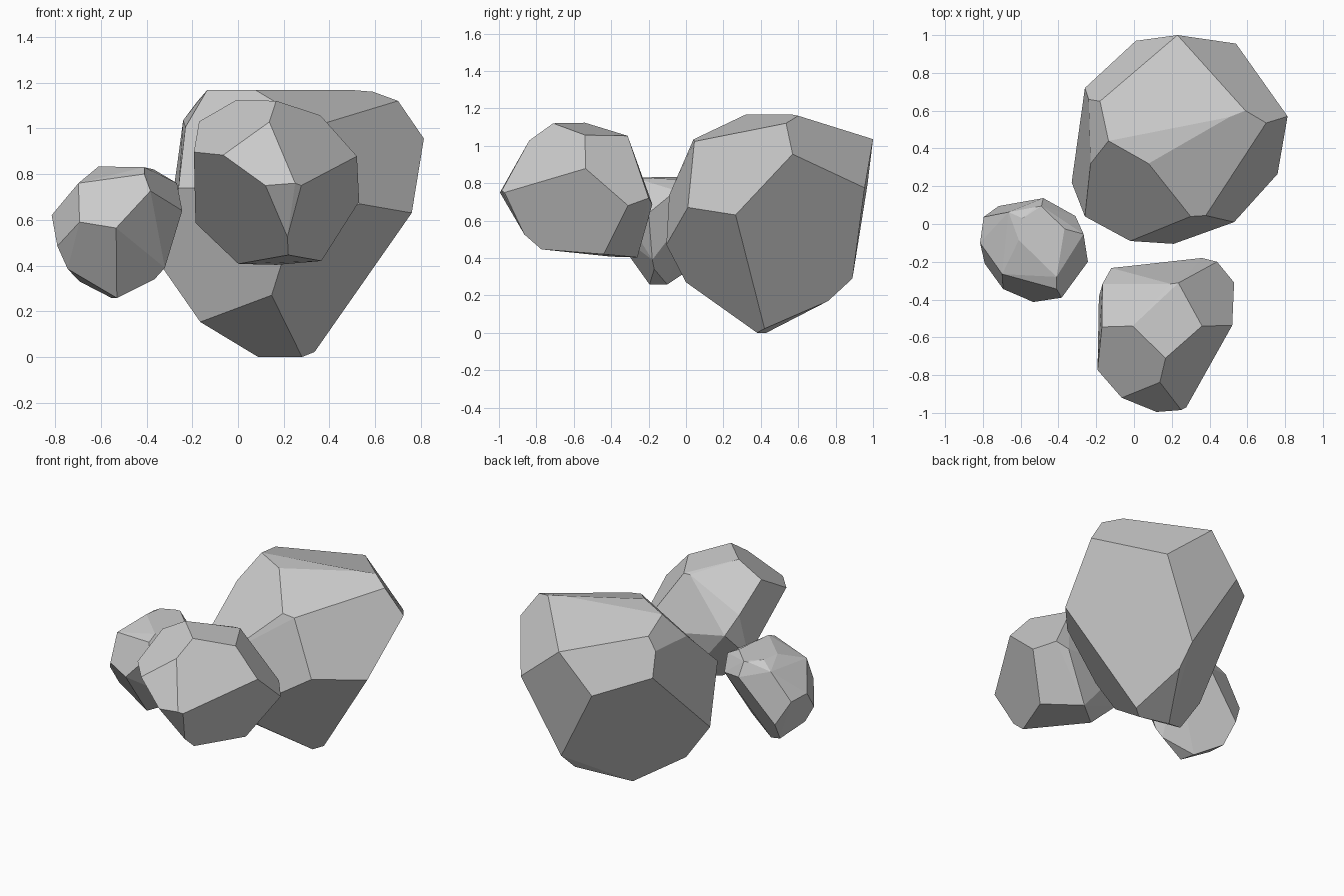
import bpy, bmesh, math


def rock(name, corners):
    """Faceted boulder: the convex hull of its corners, with near-flat triangles merged."""
    bm = bmesh.new()
    for c in corners:
        bm.verts.new(c)
    hull = bmesh.ops.convex_hull(bm, input=bm.verts[:])
    inner = {v for v in hull["geom_interior"] + hull["geom_unused"]
             if isinstance(v, bmesh.types.BMVert)}
    bmesh.ops.delete(bm, geom=list(inner), context='VERTS')
    bmesh.ops.dissolve_limit(bm, angle_limit=math.radians(7),
                             verts=bm.verts[:], edges=bm.edges[:])
    bmesh.ops.recalc_face_normals(bm, faces=bm.faces[:])
    mesh = bpy.data.meshes.new(name)
    bm.to_mesh(mesh)
    bm.free()
    ob = bpy.data.objects.new(name, mesh)
    bpy.context.collection.objects.link(ob)
    return ob


# Large boulder at the back: crown, shoulder, belt, foot
rock("large_rock", [
    (-.135, .44, 1.167), (.077, .32, 1.167), (.505, .566, 1.167), (.59, .60, 1.16),
    (.70, .535, 1.12), (-.18, .65, 1.115), (-.24, .66, 1.035), (.23, 1.0, 1.035),
    (.38, .045, 1.023), (.30, .04, 1.034), (-.23, .32, 1.005),
    (.813, .57, .955), (.54, .955, .775), (.01, .97, .79), (-.26, .72, .885),
    (-.26, .04, .74), (-.02, -.09, .735), (.53, .01, .67), (.76, .265, .63),
    (.21, -.105, .47), (-.33, .22, .39),
    (.147, 0, .27), (-.165, .235, .153), (.29, .89, .29), (.28, .76, .17),
    (.335, .42, .022), (.28, .38, 0), (.088, .43, 0),
])

# Medium boulder at the front
rock("medium_rock", [
    (.167, -.71, 1.12), (-.008, -.54, 1.123), (.36, -.54, 1.057),
    (.193, -.317, 1.053), (.235, -.312, 1.053), (.137, -.838, 1.028), (-.17, -.545, 1.03),
    (-.193, -.773, .896), (-.065, -.92, .883), (.52, -.537, .878), (-.167, -.317, .88),
    (-.12, -.233, .763), (.12, -.995, .75), (.25, -.985, .76), (.277, -.97, .75),
    (.53, -.31, .68), (.44, -.20, .72), (.36, -.18, .687),
    (-.186, -.386, .586), (.216, -.864, .525),
    (.22, -.773, .446), (.365, -.44, .42), (.17, -.26, .403), (.002, -.40, .407),
])

# Small boulder on the left
rock("small_rock", [
    (-.61, -.085, .833), (-.41, -.28, .83), (-.59, .03, .833), (-.52, .09, .82),
    (-.49, .095, .82), (-.368, -.026, .82), (-.41, -.344, .80), (-.664, .063, .785),
    (-.698, -.265, .76), (-.267, -.053, .76), (-.383, -.39, .726), (-.48, .137, .728),
    (-.31, .042, .68), (-.244, -.20, .64), (-.815, -.10, .62), (-.796, .037, .61),
    (-.693, -.344, .59), (-.533, -.413, .564), (-.79, -.21, .485), (-.717, .095, .46),
    (-.745, -.18, .385), (-.32, -.18, .39), (-.365, -.17, .34), (-.693, .007, .33),
    (-.53, -.195, .258), (-.553, -.10, .258),
])
